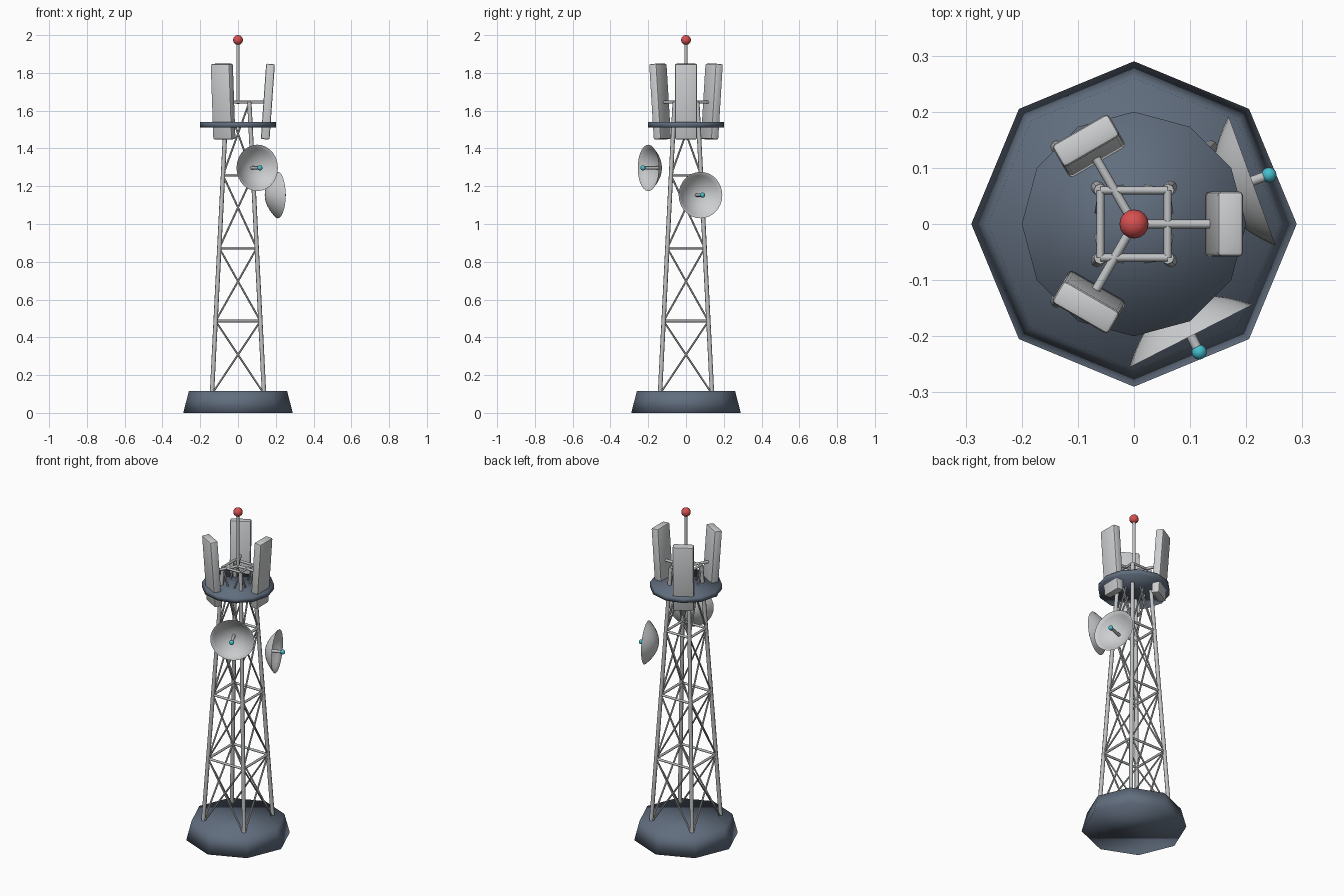
import bpy, bmesh, math
from mathutils import Matrix, Vector

if "Cube" in bpy.data.objects:
    bpy.data.objects.remove(bpy.data.objects["Cube"], do_unlink=True)


def material(name, rgb, rough=0.6):
    m = bpy.data.materials.new(name)
    m.use_nodes = True
    m.diffuse_color = (*rgb, 1)
    bsdf = m.node_tree.nodes["Principled BSDF"]
    bsdf.inputs["Base Color"].default_value = (*rgb, 1)
    bsdf.inputs["Roughness"].default_value = rough
    return m


SLATE = material("slate", (0.12, 0.155, 0.21))
STEEL = material("steel grey", (0.52, 0.53, 0.54))
LIGHT = material("pale grey", (0.61, 0.62, 0.63))
RED = material("beacon red", (0.68, 0.08, 0.08))
TEAL = material("teal", (0.06, 0.52, 0.62))


def finish(name, bm, mat, angle=50):
    mesh = bpy.data.meshes.new(name)
    bmesh.ops.recalc_face_normals(bm, faces=bm.faces)
    bm.to_mesh(mesh)
    bm.free()
    mesh.materials.append(mat)
    obj = bpy.data.objects.new(name, mesh)
    bpy.context.collection.objects.link(obj)
    bpy.ops.object.select_all(action='DESELECT')
    obj.select_set(True)
    bpy.context.view_layer.objects.active = obj
    bpy.ops.object.shade_smooth_by_angle(angle=math.radians(angle))
    return obj


def rod(bm, a, b, r, sides=8):
    a, b = Vector(a), Vector(b)
    turn = (b - a).to_track_quat('Z', 'Y').to_matrix().to_4x4()
    bmesh.ops.create_cone(bm, cap_ends=True, segments=sides, radius1=r, radius2=r,
                          depth=(b - a).length,
                          matrix=Matrix.Translation((a + b) / 2) @ turn)


def ball(name, centre, r, mat):
    bm = bmesh.new()
    bmesh.ops.create_uvsphere(bm, u_segments=16, v_segments=10, radius=r,
                              matrix=Matrix.Translation(centre))
    return finish(name, bm, mat)


def drum(name, sides, r1, r2, z1, z2, angle):
    bm = bmesh.new()
    bmesh.ops.create_cone(bm, cap_ends=True, segments=sides, radius1=r1, radius2=r2,
                          depth=z2 - z1, matrix=Matrix.Translation((0, 0, (z1 + z2) / 2)))
    return finish(name, bm, SLATE, angle)


# Footing and platform
drum("footing", 8, 0.29, 0.26, 0, 0.115, 180)
drum("platform", 12, 0.2, 0.2, 1.512, 1.54, 180)

# Lattice tower: four leaning legs, rings and crossed braces
FOOT, TOP, BAYS = 0.1, 1.645, 4
CORNERS = [(1, 1), (-1, 1), (-1, -1), (1, -1)]


def corner(i, level):
    t = level / BAYS
    half = 0.138 + (0.06 - 0.138) * t
    cx, cy = CORNERS[i % 4]
    return Vector((cx * half, cy * half, FOOT + (TOP - FOOT) * t))


legs, rings, braces = bmesh.new(), bmesh.new(), bmesh.new()
for i in range(4):
    rod(legs, corner(i, 0), corner(i, BAYS), 0.0115)
    for level in range(BAYS):
        rod(rings, corner(i, level + 1), corner(i + 1, level + 1), 0.007)
        rod(braces, corner(i, level), corner(i + 1, level + 1), 0.005, 6)
        rod(braces, corner(i + 1, level), corner(i, level + 1), 0.005, 6)
finish("tower_legs", legs, STEEL)
finish("tower_rings", rings, STEEL)
finish("tower_braces", braces, STEEL)

# Mast with beacon
bm = bmesh.new()
rod(bm, (0, 0, TOP - 0.01), (0, 0, 1.96), 0.009, 10)
finish("mast", bm, STEEL)
ball("beacon", (0, 0, 1.974), 0.026, RED)

# Three panel antennas on arms, leaning outward at the top
arms = bmesh.new()
for n in range(3):
    turn = Matrix.Rotation(n * math.tau / 3, 4, 'Z')
    rod(arms, (0, 0, TOP), turn @ Vector((0.14, 0, TOP)), 0.008)
    bm = bmesh.new()
    place = (turn @ Matrix.Translation((0.158, 0, 1.648))
             @ Matrix.Rotation(math.radians(4), 4, 'Y')
             @ Matrix.Diagonal((0.046, 0.116, 0.4, 1)))
    bmesh.ops.create_cube(bm, size=1, matrix=place)
    bmesh.ops.bevel(bm, geom=bm.edges[:], offset=0.008, segments=2,
                    profile=0.5, affect='EDGES')
    finish("panel_antenna_%d" % (n + 1), bm, LIGHT, 40)
finish("antenna_arms", arms, STEEL)

# Dishes: a thin spun parabola, a feed stem and a feed tip
RADIUS, DEPTH, RIM = 0.123, 0.066, 0.224
STEPS = 7


def dish(name, azimuth, z):
    place = (Matrix.Rotation(math.radians(azimuth), 4, 'Z')
             @ Matrix.Translation((RIM, 0, z)))
    bm = bmesh.new()
    outer = [(DEPTH * ((k / STEPS) ** 2 - 1), RADIUS * k / STEPS) for k in range(STEPS + 1)]
    inner = [(x + 0.005 * (1 - r / RADIUS), r * 0.985) for x, r in reversed(outer)]
    verts = [bm.verts.new((x, 0, r)) for x, r in outer + inner]
    edges = [bm.edges.new(pair) for pair in zip(verts, verts[1:])]
    bmesh.ops.spin(bm, geom=verts + edges, cent=(0, 0, 0), axis=(1, 0, 0),
                   angle=math.tau, steps=28, use_merge=True)
    bmesh.ops.remove_doubles(bm, verts=bm.verts[:], dist=0.0005)
    bm.transform(place)
    finish(name, bm, LIGHT)
    bm = bmesh.new()
    rod(bm, place @ Vector((0.003 - DEPTH, 0, 0)), place @ Vector((0.03, 0, 0)), 0.009, 10)
    finish(name + "_feed_stem", bm, STEEL)
    ball(name + "_feed_tip", place @ Vector((0.032, 0, 0)), 0.0135, TEAL)


dish("front_dish", -63, 1.297)
dish("left_dish", 20, 1.153)
